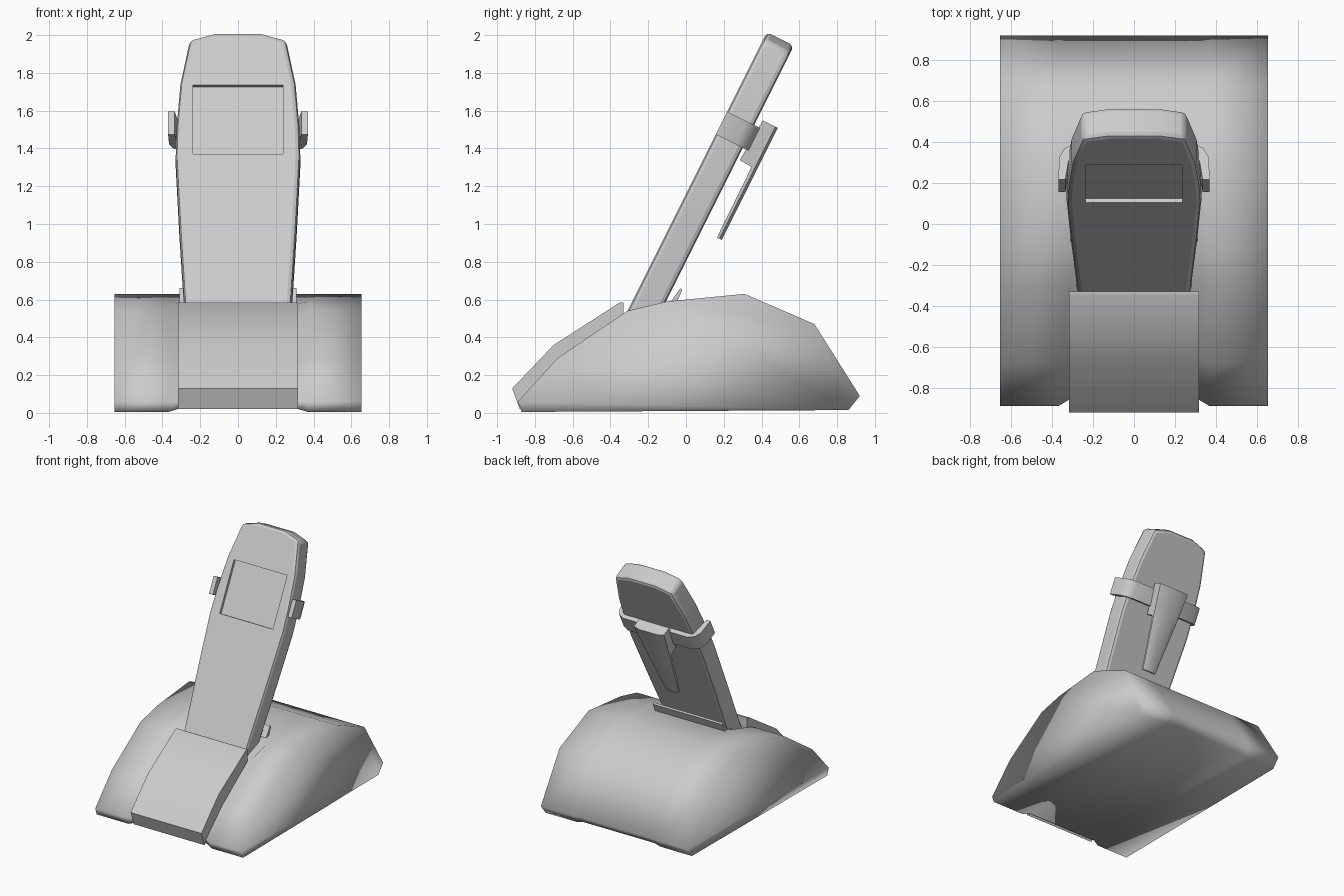
import bpy, bmesh, math
from mathutils import Matrix, Vector

if "Cube" in bpy.data.objects:
    bpy.data.objects.remove(bpy.data.objects["Cube"])

grey = bpy.data.materials.new("plain_grey")
grey.use_nodes = True
grey.diffuse_color = (0.6, 0.6, 0.6, 1)
grey.node_tree.nodes["Principled BSDF"].inputs["Base Color"].default_value = (0.6, 0.6, 0.6, 1)

# Frame of the leaning handset: local y = its back, local z = along its length
LEAN = Matrix.Translation((0, -0.31, 0.54)) @ Matrix.Rotation(-math.atan(0.5), 4, 'X')


def loft(name, rings, matrix=None, angle=35):
    """Skin equal-length closed rings of points, cap both ends."""
    bm = bmesh.new()
    loops = [[bm.verts.new(p) for p in ring] for ring in rings]
    for a, b in zip(loops, loops[1:]):
        for i in range(len(a)):
            j = (i + 1) % len(a)
            bm.faces.new((a[i], a[j], b[j], b[i]))
    bm.faces.new(loops[0])
    bm.faces.new(loops[-1])
    bmesh.ops.recalc_face_normals(bm, faces=bm.faces)
    mesh = bpy.data.meshes.new(name)
    bm.to_mesh(mesh)
    bm.free()
    mesh.materials.append(grey)
    obj = bpy.data.objects.new(name, mesh)
    bpy.context.collection.objects.link(obj)
    if matrix:
        obj.matrix_world = matrix
    smooth(obj, angle)
    return obj


def activate(obj):
    bpy.ops.object.select_all(action='DESELECT')
    obj.select_set(True)
    bpy.context.view_layer.objects.active = obj


def smooth(obj, angle):
    activate(obj)
    if angle >= 180:
        bpy.ops.object.shade_smooth()
    else:
        bpy.ops.object.shade_smooth_by_angle(angle=math.radians(angle))


def apply(obj, kind, **settings):
    activate(obj)
    mod = obj.modifiers.new(kind, kind)
    for key, value in settings.items():
        setattr(mod, key, value)
    bpy.ops.object.modifier_apply(modifier=mod.name)


def slab(name, profile, half, **kw):
    """Extrude a (y, z) profile across x."""
    return loft(name, [[(x, y, z) for y, z in profile] for x in (-half, half)], **kw)


# Base: wide wedge with a shallow channel down the middle
wing = [(-0.87, 0.005), (-0.89, 0.06), (-0.68, 0.29), (-0.31, 0.54), (-0.1, 0.59),
        (0.31, 0.63), (0.68, 0.47), (0.92, 0.09), (0.86, 0.015)]
channel = [(-0.85, 0.02), (-0.86, 0.06), (-0.65, 0.26), (-0.29, 0.5), (-0.1, 0.58)] \
    + wing[5:8] + [(0.86, 0.03)]
stations = [(-0.655, wing), (-0.37, wing), (-0.32, channel),
            (0.32, channel), (0.37, wing), (0.655, wing)]
loft("base", [[(x, y, z) for y, z in prof] for x, prof in stations], angle=180)

# Raised front plate and the lip behind the handset
plate = slab("front_plate", [(-0.92, 0.13), (-0.70, 0.36), (-0.35, 0.585), (-0.33, 0.585),
                             (-0.33, 0.49), (-0.66, 0.25), (-0.86, 0.05), (-0.88, 0.02)],
             0.317, angle=45)
slab("rear_lip", [(-0.10, 0.56), (-0.03, 0.66), (-0.02, 0.65), (-0.06, 0.56)], 0.31)

# Handset: tapered outline, rounded edges
side = [(0.275, -0.15), (0.285, 0.07), (0.31, 0.5), (0.33, 0.92), (0.325, 1.1),
        (0.305, 1.35), (0.255, 1.61), (0.12, 1.65)]
outline = side + [(-x, s) for x, s in reversed(side)]
handset = loft("handset", [[(x, d, s) for x, s in outline] for d in (0, 0.16)], LEAN)
apply(handset, 'BEVEL', width=0.025, segments=2, limit_method='ANGLE',
      angle_limit=math.radians(50))

# Screen recess
cutter = slab("screen_cutter", [(-0.1, 0.928), (0.022, 0.928), (0.022, 1.337), (-0.1, 1.337)],
              0.238, matrix=LEAN)
cutter.hide_render = True
apply(handset, 'BOOLEAN', object=cutter, operation='DIFFERENCE', solver='EXACT')
bpy.data.objects.remove(cutter)
smooth(handset, 35)

# Strap hugging the sides and back of the handset
outer = [(0.37, 0.0), (0.365, 0.12), (0.34, 0.17), (0.29, 0.195)]
inner = [(0.26, 0.155), (0.31, 0.14), (0.32, 0.1), (0.335, 0.0)]
rings = []
for (ox, od), (ix, idep) in zip(outer, reversed(inner)):
    rings.append([(ox, od, 1.045), (ox, od, 1.18), (ix, idep, 1.18), (ix, idep, 1.045)])
rings += [[(-x, d, s) for x, d, s in ring] for ring in reversed(rings)]
loft("strap", rings, LEAN, angle=50)

# Belt clip: thick mount at the top, thin tapered tongue below
clip_rings = [(0.56, 0.06, 0.25), (0.975, 0.11, 0.247), (0.98, 0.11, 0.175), (1.223, 0.135, 0.19)]
loft("belt_clip", [[(-w, d, s), (-w, 0.265, s), (-w * 0.6, 0.279, s), (w * 0.6, 0.279, s),
                    (w, 0.265, s), (w, d, s)] for s, w, d in clip_rings], LEAN, angle=45)
